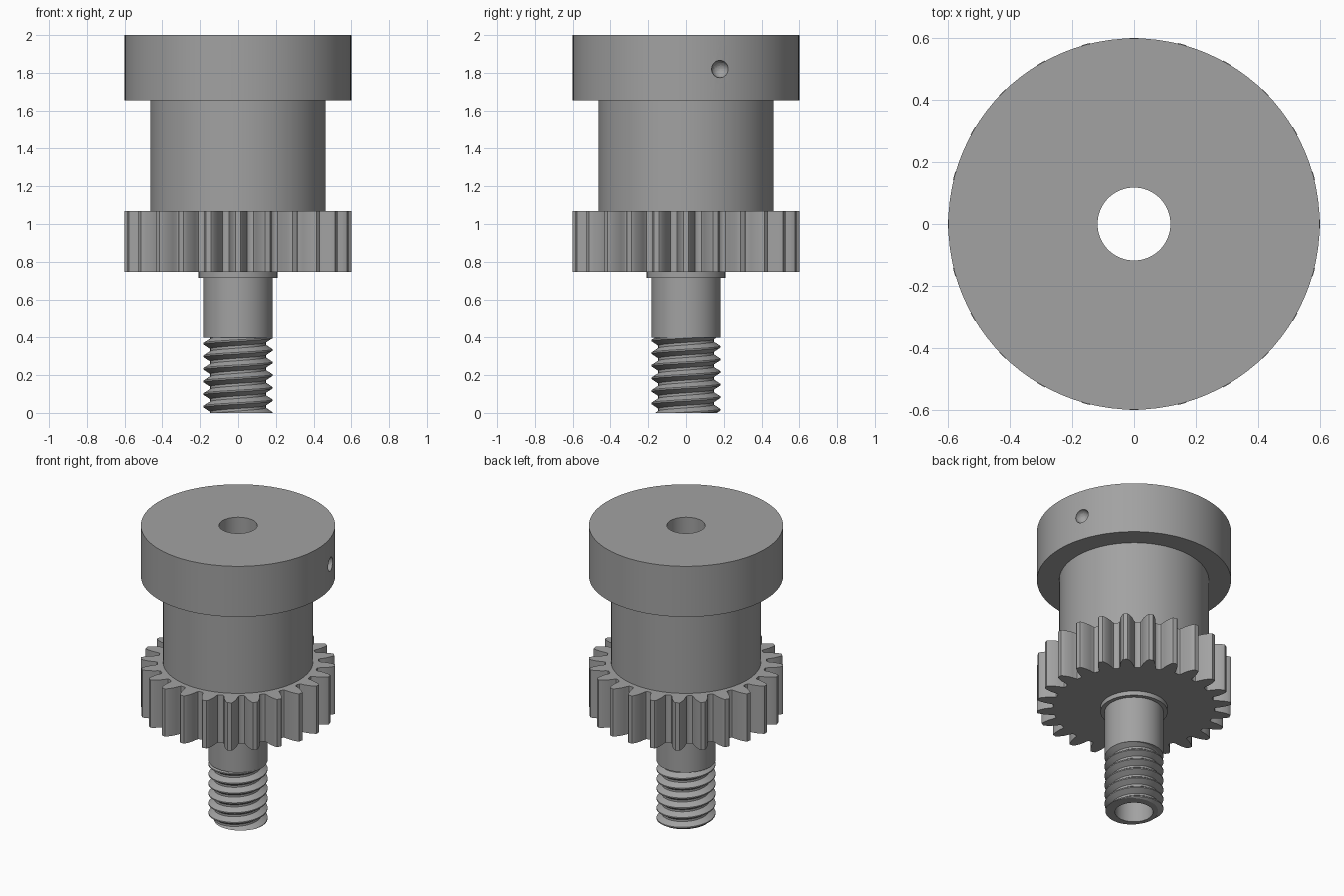
import bpy, bmesh, math

if "Cube" in bpy.data.objects:
    bpy.data.objects.remove(bpy.data.objects["Cube"])

TAU = 2 * math.pi
BORE = 0.118

steel = bpy.data.materials.new("steel_grey")
steel.diffuse_color = (0.36, 0.36, 0.36, 1)
steel.use_nodes = True
steel.node_tree.nodes["Principled BSDF"].inputs["Base Color"].default_value = steel.diffuse_color


def smooth(obj):
    bpy.ops.object.select_all(action='DESELECT')
    obj.select_set(True)
    bpy.context.view_layer.objects.active = obj
    bpy.ops.object.shade_smooth_by_angle(angle=math.radians(30))


def build(name, columns):
    """Skin closed (radius, z) sections placed at successive angles."""
    bm = bmesh.new()
    cols = [[bm.verts.new((r * math.cos(a), r * math.sin(a), z)) for r, z in sec]
            for a, sec in columns]
    n = len(cols[0])
    for c, d in zip(cols, cols[1:]):
        for j in range(n):
            k = (j + 1) % n
            bm.faces.new((c[j], d[j], d[k], c[k]))
    bmesh.ops.remove_doubles(bm, verts=bm.verts, dist=1e-5)
    bmesh.ops.dissolve_degenerate(bm, edges=bm.edges, dist=1e-5)
    bmesh.ops.recalc_face_normals(bm, faces=bm.faces)
    me = bpy.data.meshes.new(name)
    bm.to_mesh(me)
    bm.free()
    me.materials.append(steel)
    obj = bpy.data.objects.new(name, me)
    bpy.context.collection.objects.link(obj)
    smooth(obj)
    return obj


def tube_section(r, z0, z1):
    return [(BORE, z0), (r, z0), (r, z1), (BORE, z1)]


def tube(name, r, z0, z1, seg=96):
    return build(name, [(TAU * i / seg, tube_section(r, z0, z1)) for i in range(seg + 1)])


# Plain turned parts
head = tube("head", 0.6, 1.655, 2.0)
tube("sleeve", 0.463, 1.07, 1.655)
tube("collar", 0.208, 0.715, 0.745)
tube("shaft", 0.182, 0.4, 0.745)

# Round dimple in the side of the head
a = math.asin(0.18 / 0.6)
bpy.ops.mesh.primitive_uv_sphere_add(segments=32, ring_count=16, radius=0.046,
                                     location=(0.6 * math.cos(a), 0.18, 1.82))
cutter = bpy.context.object
cutter.name = "dimple_cutter"
cutter.hide_render = True
cutter.data.materials.append(steel)
mod = head.modifiers.new("dimple", 'BOOLEAN')
mod.operation = 'DIFFERENCE'
mod.solver = 'EXACT'
mod.object = cutter
bpy.context.view_layer.objects.active = head
bpy.ops.object.modifier_apply(modifier=mod.name)
bpy.data.objects.remove(cutter)
smooth(head)

# Gear: half tooth as (half angle, radius), mirrored and repeated
TEETH = 24
half = [(0.108, 0.497), (0.095, 0.501), (0.085, 0.512), (0.078, 0.53),
        (0.0654, 0.554), (0.0457, 0.58), (0.028, 0.599), (0.022, 0.602)]
tooth = [(-t, r) for t, r in half] + [(t, r) for t, r in reversed(half)]
outline = [(TAU * i / TEETH + t, r) for i in range(TEETH) for t, r in tooth]
outline.append((outline[0][0] + TAU, outline[0][1]))
build("gear", [(t, tube_section(r, 0.745, 1.07)) for t, r in outline])

# Threaded end: right-hand helical V profile trimmed flat at both ends
TOP, PITCH, CREST, ROOT = 0.4, 0.4 / 6, 0.182, 0.147


def thread_radius(z, t):
    u = (z / PITCH - t / TAU) % 1
    d = min(u, 1 - u)
    return CREST + (ROOT - CREST) * min(max((d - 0.06) / 0.34, 0), 1)


columns = []
SEG = 72
for i in range(SEG + 1):
    t = TAU * i / SEG
    sec = [(BORE, 0)]
    for k in range(-2, 8):
        for off in (-0.06, 0.06, 0.4, 0.6):
            z = min(max(PITCH * (k + off + t / TAU), 0), TOP)
            sec.append((thread_radius(z, t), z))
    sec.append((BORE, TOP))
    columns.append((t, sec))
build("threaded_end", columns)
